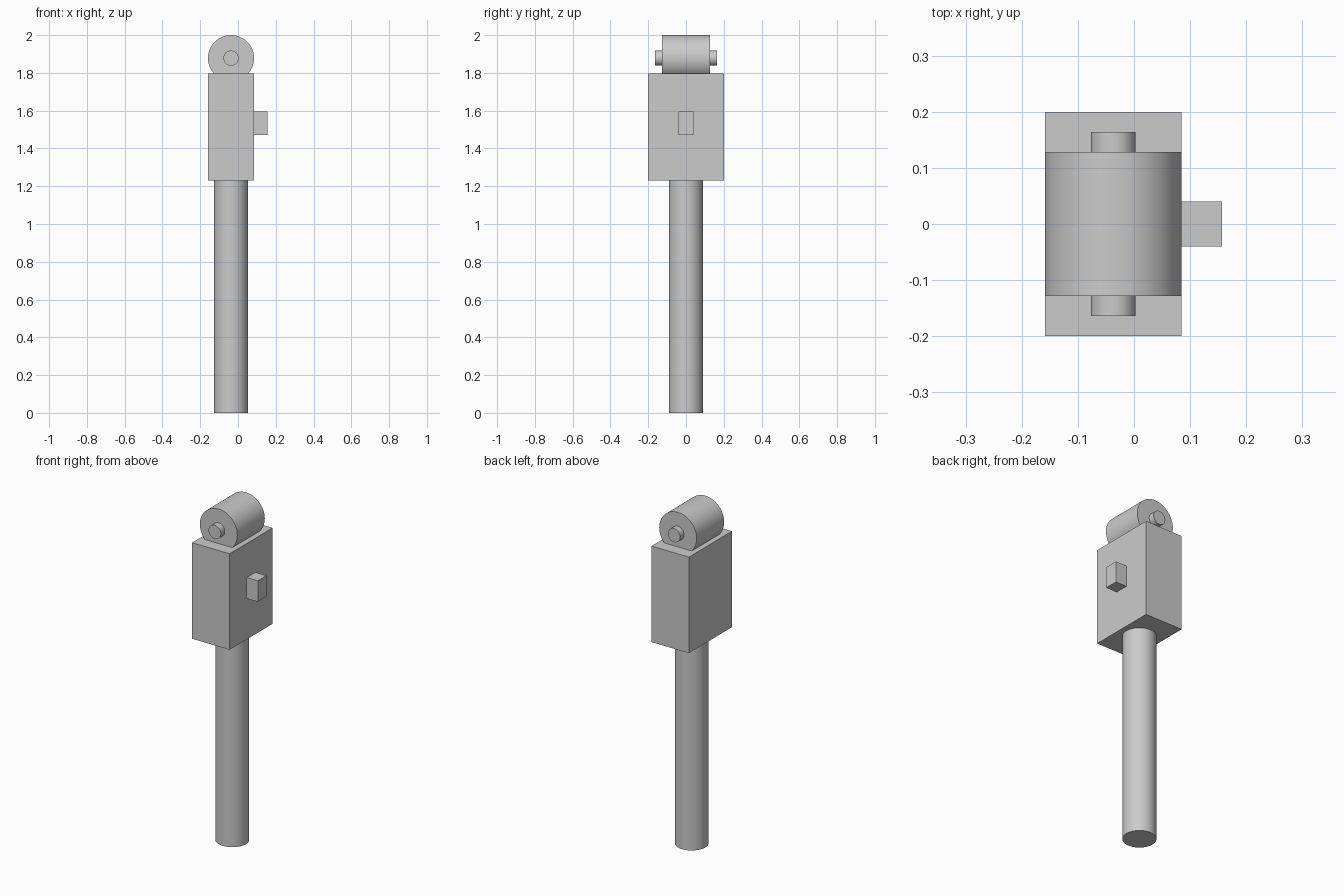
import bpy
import math

if "Cube" in bpy.data.objects:
    bpy.data.objects.remove(bpy.data.objects["Cube"], do_unlink=True)

AXIS_X = -0.037    # shared centre line of shaft, housing and roller
ROLLER_Z = 1.878

grey = bpy.data.materials.new("plain grey")
grey.use_nodes = True
colour = (0.6, 0.6, 0.6, 1)
grey.diffuse_color = colour
grey.node_tree.nodes["Principled BSDF"].inputs["Base Color"].default_value = colour


def finish(name):
    obj = bpy.context.object
    obj.name = name
    obj.data.materials.append(grey)
    bpy.ops.object.transform_apply(location=False, rotation=True, scale=True)
    return obj


def box(name, centre, size):
    bpy.ops.mesh.primitive_cube_add(size=1, location=centre)
    bpy.context.object.scale = size
    return finish(name)


def cylinder(name, centre, radius, length, along_y=False):
    turn = (math.pi / 2 if along_y else 0, 0, 0)
    bpy.ops.mesh.primitive_cylinder_add(vertices=64, radius=radius, depth=length,
                                        location=centre, rotation=turn)
    obj = finish(name)
    bpy.ops.object.shade_smooth_by_angle(angle=math.radians(30))
    return obj


# Handle shaft and housing
cylinder("shaft", (AXIS_X, 0, 0.615), 0.09, 1.23)
box("housing", (AXIS_X, 0, 1.513), (0.244, 0.4, 0.566))

# Side button
box("button", (0.118, 0, 1.533), (0.078, 0.08, 0.124))

# Roller resting in the housing top, with its protruding axle
cylinder("roller", (AXIS_X, 0, ROLLER_Z), 0.122, 0.256, along_y=True)
cylinder("axle", (AXIS_X, 0, ROLLER_Z), 0.04, 0.328, along_y=True)
